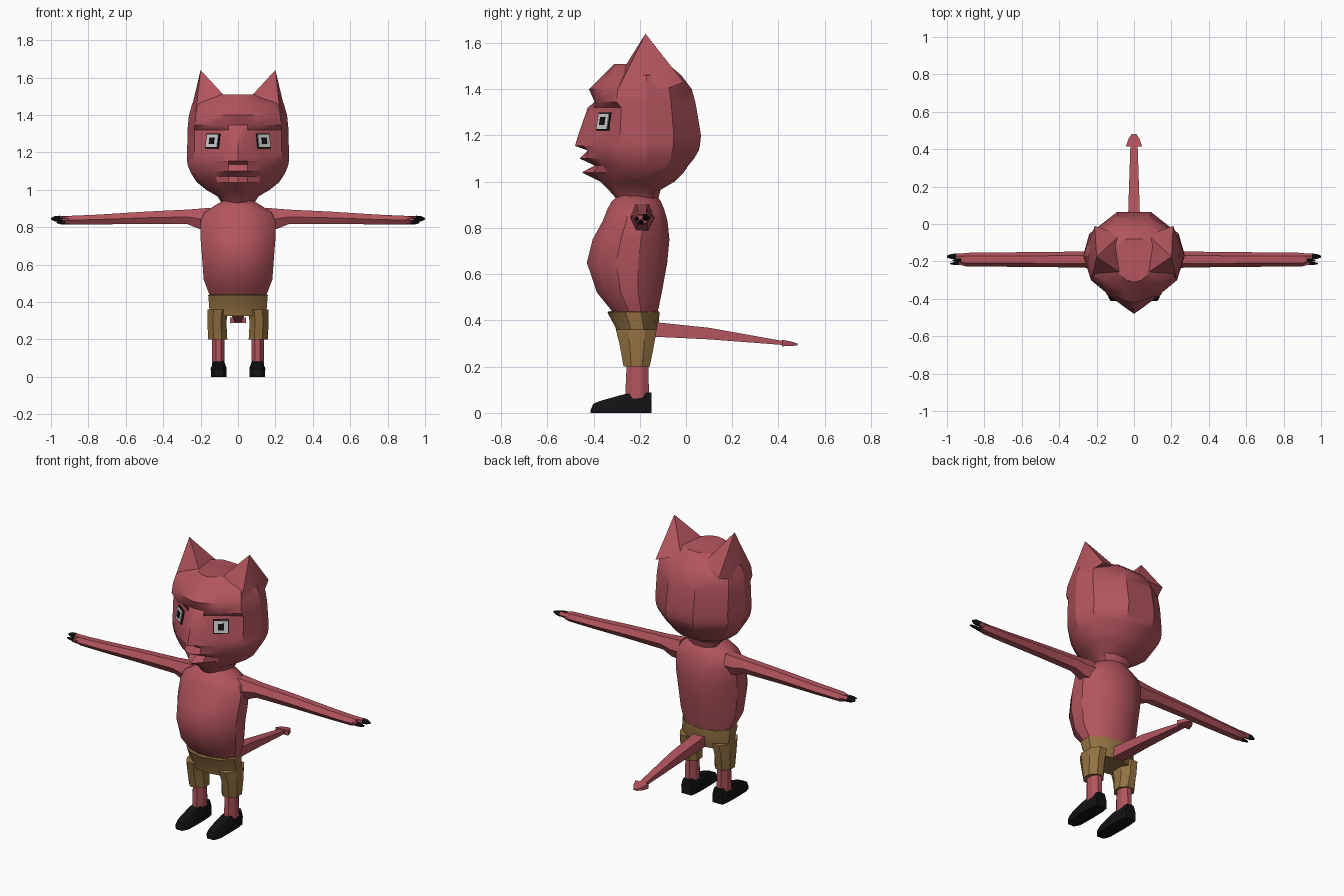
import bpy, bmesh, math
from mathutils import Vector, Matrix

if "Cube" in bpy.data.objects:
    bpy.data.objects.remove(bpy.data.objects["Cube"])


def material(name, rgb):
    m = bpy.data.materials.new(name)
    m.diffuse_color = (*rgb, 1)
    m.use_nodes = True
    m.node_tree.nodes["Principled BSDF"].inputs["Base Color"].default_value = m.diffuse_color
    return m


RED = material("red_skin", (0.45, 0.09, 0.11))
TAN = material("tan_cloth", (0.30, 0.17, 0.055))
BLACK = material("black", (0.006, 0.006, 0.007))
WHITE = material("eye_white", (0.6, 0.6, 0.6))


def finish(name, bm, mat, mirror=False, angle=30):
    bmesh.ops.recalc_face_normals(bm, faces=bm.faces)
    me = bpy.data.meshes.new(name)
    bm.to_mesh(me)
    bm.free()
    me.materials.append(mat)
    ob = bpy.data.objects.new(name, me)
    bpy.context.collection.objects.link(ob)
    bpy.ops.object.select_all(action='DESELECT')
    ob.select_set(True)
    bpy.context.view_layer.objects.active = ob
    bpy.ops.object.shade_smooth_by_angle(angle=math.radians(angle))
    if mirror:
        ob.modifiers.new("mirror", 'MIRROR').use_mirror_merge = False
    return ob


def loft(name, rings, mat, mirror=False, angle=30):
    bm = bmesh.new()
    loops = [[bm.verts.new(p) for p in r] for r in rings]
    n = len(loops[0])
    for a, b in zip(loops, loops[1:]):
        for i in range(n):
            j = (i + 1) % n
            bm.faces.new((a[i], a[j], b[j], b[i]))
    bm.faces.new(loops[0])
    bm.faces.new(loops[-1])
    return finish(name, bm, mat, mirror, angle)


def oval(n, center, u, v, turn=0.0):
    # ring around center spanned by the half-axis vectors u and v
    c, u, v = Vector(center), Vector(u), Vector(v)
    return [c + u * math.cos(2 * math.pi * (i + turn) / n)
            + v * math.sin(2 * math.pi * (i + turn) / n) for i in range(n)]


def flat_oval(n, z, cx, hw, yf, yb, turn=0.0):
    return oval(n, (cx, (yf + yb) / 2, z), (hw, 0, 0), (0, (yb - yf) / 2, 0), turn)


# head: z, y at centre / nose side / eye / cheek, half width, back y
def head_ring(z, c, n, e, k, hw, yb):
    side = [(min(0.05, 0.3 * hw), n), (0.5 * hw, e), (0.86 * hw, k), (hw, -0.17),
            (0.88 * hw, -0.17 + 0.5 * (yb + 0.17)), (0.33 * hw, yb)]
    pts = [(0, c)] + side + [(-x, y) for x, y in reversed(side)]
    return [(x, y, z) for x, y in pts]


head = [
    (0.925, -.30, -.295, -.28, -.24, .085, -.12),
    (0.965, -.335, -.325, -.30, -.24, .11, -.11),
    (1.00, -.37, -.36, -.32, -.26, .17, -.05),
    (1.04, -.45, -.40, -.34, -.27, .22, -.01),
    (1.07, -.395, -.38, -.36, -.28, .24, .01),
    (1.10, -.46, -.43, -.375, -.285, .257, .035),
    (1.135, -.425, -.425, -.38, -.285, .27, .055),
    (1.155, -.48, -.445, -.38, -.285, .272, .06),
    (1.20, -.467, -.44, -.36, -.285, .272, .065),
    (1.32, -.425, -.40, -.335, -.28, .27, .045),
    (1.345, -.395, -.39, -.38, -.30, .268, .04),
    (1.40, -.42, -.41, -.37, -.295, .262, .025),
    (1.46, -.36, -.35, -.325, -.27, .245, -.02),
    (1.51, -.31, -.30, -.28, -.23, .13, -.08),
]
loft("head", [head_ring(*r) for r in head], RED)

# ears: five-sided pyramids
bm = bmesh.new()
base = [bm.verts.new(p) for p in [(.264, -.17, 1.37), (.225, -.29, 1.41), (.075, -.26, 1.505),
                                  (.075, -.06, 1.47), (.21, -.01, 1.43)]]
tip = bm.verts.new((.2, -.175, 1.64))
for i in range(5):
    bm.faces.new((base[i], base[(i + 1) % 5], tip))
bm.faces.new(base)
finish("ear", bm, RED, True)


# eyes: thin plates lying in the sockets
def eye_plate(name, offset, size, mat):
    bm = bmesh.new()
    bmesh.ops.create_cube(bm, size=1)
    m = (Matrix.Translation((.133, -.352, 1.26)) @ Matrix.Rotation(math.radians(37), 4, 'Z')
         @ Matrix.Rotation(math.radians(-11), 4, 'X') @ Matrix.Translation(offset)
         @ Matrix.Diagonal((*size, 1)))
    bm.transform(m)
    finish(name, bm, mat, True)


eye_plate("eye_rim", (0, 0, 0), (.086, .016, .078), BLACK)
eye_plate("eye", (0, -.004, 0), (.076, .016, .068), WHITE)
eye_plate("pupil", (0, -.008, 0), (.032, .016, .036), BLACK)

# torso: z, half width, front y, back y
torso = [(.43, .155, -.315, -.12), (.52, .19, -.39, -.10), (.65, .2, -.435, -.075),
         (.75, .208, -.41, -.066), (.83, .208, -.365, -.075), (.88, .185, -.345, -.09),
         (.915, .13, -.325, -.105), (.94, .085, -.295, -.125)]
loft("torso", [flat_oval(12, z, 0, w, f, b, .5) for z, w, f, b in torso], RED)

# arms: x, centre z, half depth, half height
arm = [(.15, .845, .055, .068), (.21, .845, .05, .062), (.27, .855, .043, .045),
       (.5, .85, .04, .038), (.75, .841, .038, .03), (.90, .838, .036, .026), (.925, .838, .03, .02)]
loft("arm", [oval(6, (x, -.19, z), (0, d, 0), (0, 0, h)) for x, z, d, h in arm], RED, True)

# fingers with black claws
for y, z, r, end in [(-.175, .845, .016, 1.0), (-.212, .84, .009, .985), (-.195, .825, .011, .97)]:
    def ring(x, s):
        return oval(5, (x, y, z), (0, r * s, 0), (0, 0, r * s))
    loft("finger", [ring(.89, 1), ring(end - .045, 1)], RED, True)
    loft("claw", [ring(end - .047, 1.08), ring(end - .02, .9), ring(end, .3)], BLACK, True)

# shorts: hips and two tapered legs
hips = [(.44, .15, -.325, -.12), (.437, .168, -.34, -.115), (.425, .166, -.335, -.115),
        (.37, .162, -.305, -.12), (.325, .155, -.295, -.13)]
loft("shorts_hips", [flat_oval(10, z, 0, w, f, b, .5) for z, w, f, b in hips], TAN)
legs = [(.36, .108, .056, -.31, -.12), (.29, .113, .052, -.292, -.133), (.2, .108, .052, -.275, -.152)]
loft("shorts_leg", [flat_oval(8, z, c, w * 1.06, f, b, .5) for z, c, w, f, b in legs], TAN, True)

# legs
loft("leg", [flat_oval(8, z, .105, .036, f, b, .5)
             for z, f, b in [(.06, -.268, -.155), (.22, -.26, -.16)]], RED, True)


# shoes: lofted from heel to toe (y, half width, top z)
def shoe_ring(y, w, top):
    return [(.103 + x * w, y, z) for x, z in
            [(-1, 0), (1, 0), (1.02, top * .55), (.65, top), (-.65, top), (-1.02, top * .55)]]


loft("shoe", [shoe_ring(*s) for s in [(-.15, .033, .088), (-.19, .04, .09), (-.27, .042, .08),
                                      (-.37, .04, .052), (-.40, .03, .04), (-.412, .02, .015)]],
     BLACK, True)


# tail with a flat arrow tip: y, centre z, half width, half height
def bar_ring(y, z, w, h):
    return [(-w, y, z - h), (w, y, z - h), (w, y, z + h), (-w, y, z + h)]


loft("tail", [bar_ring(*s) for s in [(-.15, .362, .036, .032), (.1, .343, .03, .025),
                                     (.43, .301, .019, .008)]], RED)
loft("tail_tip", [bar_ring(*s) for s in [(.415, .302, .043, .014), (.455, .299, .03, .01),
                                         (.482, .296, .012, .004)]], RED)
